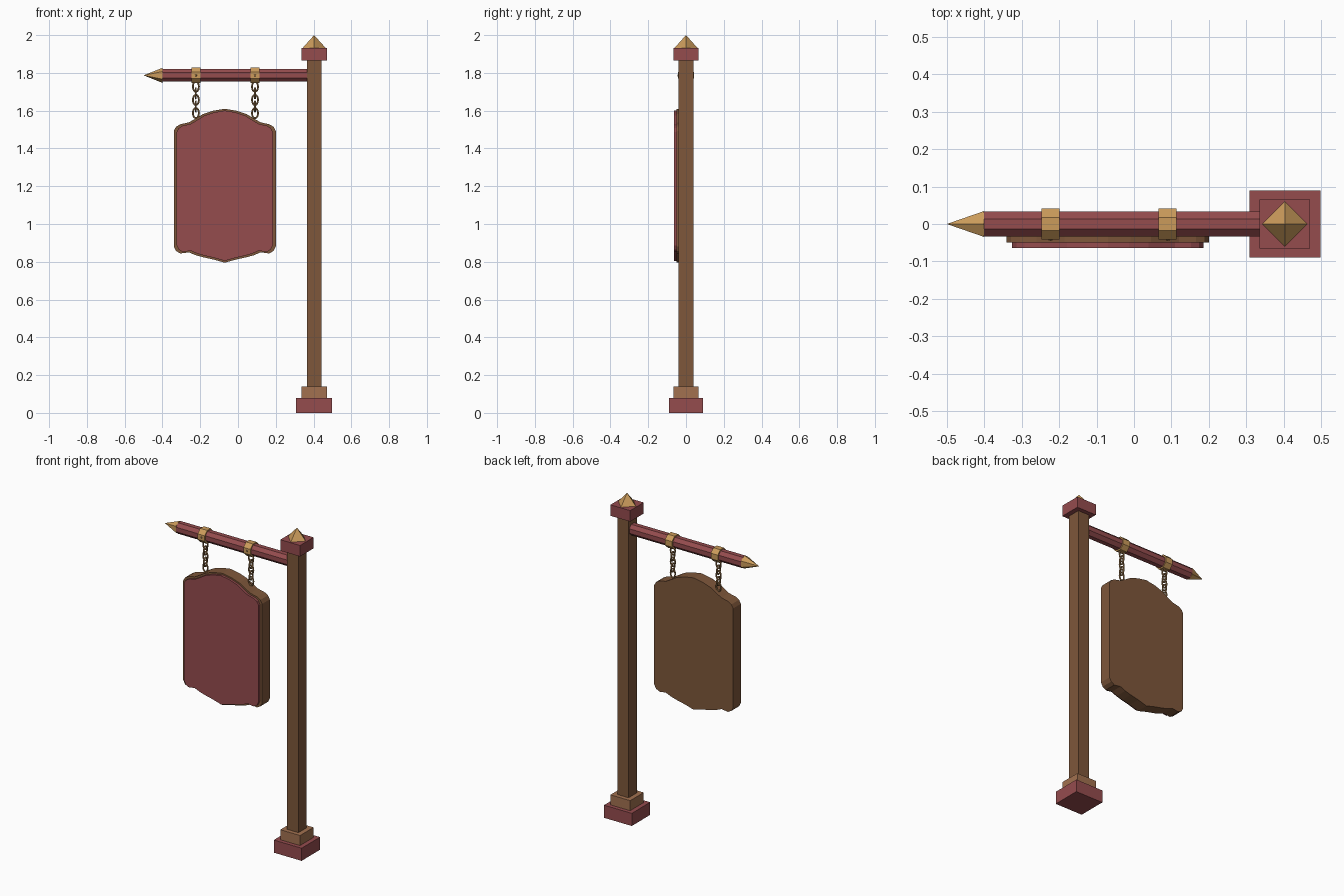
import bpy, bmesh, math
from mathutils import Matrix, Vector

cube = bpy.data.objects.get("Cube")
if cube:
    bpy.data.objects.remove(cube, do_unlink=True)


def material(name, r, g, b):
    m = bpy.data.materials.new(name)
    m.use_nodes = True
    m.diffuse_color = (r, g, b, 1)
    m.node_tree.nodes["Principled BSDF"].inputs["Base Color"].default_value = (r, g, b, 1)
    return m


RED = material("dull red paint", 0.30, 0.072, 0.076)
WOOD = material("brown wood", 0.21, 0.096, 0.043)
PALE = material("pale wood", 0.36, 0.165, 0.08)
GOLD = material("aged gold", 0.60, 0.33, 0.105)
BRONZE = material("chain bronze", 0.36, 0.20, 0.08)


def finish(name, bm, mat):
    bmesh.ops.recalc_face_normals(bm, faces=bm.faces[:])
    mesh = bpy.data.meshes.new(name)
    bm.to_mesh(mesh)
    bm.free()
    mesh.materials.append(mat)
    obj = bpy.data.objects.new(name, mesh)
    bpy.context.collection.objects.link(obj)
    return obj


def block(name, width, depth, z0, z1, mat):
    bm = bmesh.new()
    bmesh.ops.create_cube(bm, size=1, matrix=Matrix.Translation((POST_X, 0, (z0 + z1) / 2))
                          @ Matrix.Diagonal((width, depth, z1 - z0, 1)))
    finish(name, bm, mat)


def rod(name, x0, x1, r0, r1, sides, turn, mat):
    """Faceted rod or spike lying along x at the beam height."""
    bm = bmesh.new()
    bmesh.ops.create_cone(
        bm, cap_ends=True, segments=sides, radius1=r0, radius2=r1, depth=abs(x1 - x0),
        matrix=Matrix.Translation(((x0 + x1) / 2, 0, BEAM_Z))
        @ Matrix.Rotation(math.copysign(math.pi / 2, x1 - x0), 4, 'Y')
        @ Matrix.Rotation(turn, 4, 'Z'))
    finish(name, bm, mat)


def panel(name, outline, y0, y1, mat):
    bm = bmesh.new()
    face = bm.faces.new([bm.verts.new((x, y0, z)) for x, z in outline])
    ext = bmesh.ops.extrude_face_region(bm, geom=[face])
    moved = [v for v in ext["geom"] if isinstance(v, bmesh.types.BMVert)]
    bmesh.ops.translate(bm, verts=moved, vec=(0, y1 - y0, 0))
    finish(name, bm, mat)


def chain_link(name, x, z, turn):
    """Oval ring: a torus stretched upright."""
    bm = bmesh.new()
    major, minor, n, k = 0.016, 0.005, 12, 6
    rings = []
    for i in range(n):
        a = math.tau * i / n
        out = Vector((math.cos(a), 0, math.sin(a)))
        mid = Vector((major * out.x, 0, major * 1.7 * out.z))
        rings.append([bm.verts.new(mid + minor * (math.cos(b) * out + Vector((0, math.sin(b), 0))))
                      for b in (math.tau * j / k for j in range(k))])
    for i in range(n):
        for j in range(k):
            p, q = rings[i], rings[(i + 1) % n]
            bm.faces.new((p[j], q[j], q[(j + 1) % k], p[(j + 1) % k]))
    bmesh.ops.transform(bm, verts=bm.verts[:], matrix=Matrix.Translation((x, 0, z))
                        @ Matrix.Rotation(turn, 4, 'Z'))
    finish(name, bm, BRONZE)


POST_X, BEAM_Z, BOARD_X = 0.403, 1.787, -0.07

# Post, stepped foot and cap
block("foot_block", 0.19, 0.18, 0, 0.078, RED)
block("foot_step", 0.135, 0.132, 0.078, 0.14, PALE)
block("post", 0.077, 0.08, 0.14, 1.865, WOOD)
block("post_cap", 0.135, 0.132, 1.865, 1.933, RED)

# Four-sided finial turned corner-on
bm = bmesh.new()
bmesh.ops.create_cone(bm, cap_ends=True, segments=4, radius1=0.06, radius2=0, depth=0.067,
                      matrix=Matrix.Translation((POST_X, 0, 1.9665)))
finish("post_finial", bm, GOLD)

# Beam with spike tip
rod("beam", -0.4, 0.38, 0.0365, 0.0365, 8, math.pi / 8, RED)
rod("beam_spike", -0.4, -0.5, 0.04, 0, 6, math.pi / 2, GOLD)

# Collars, rivets and chains
for side, x in (("right", -0.223), ("left", 0.09)):
    rod(side + "_collar", x - 0.024, x + 0.024, 0.045, 0.045, 8, math.pi / 8, GOLD)
    bm = bmesh.new()
    bmesh.ops.create_cone(bm, cap_ends=True, segments=6, radius1=0.007, radius2=0.005, depth=0.006,
                          matrix=Matrix.Translation((x, -0.042, BEAM_Z))
                          @ Matrix.Rotation(math.pi / 2, 4, 'X'))
    finish(side + "_rivet", bm, BRONZE)
    for i in range(5):
        chain_link(f"{side}_chain_link_{i + 1}", x, 1.727 - i * 0.035, (i % 2) * math.pi / 2)

# Hanging board: half outline from top centre to bottom centre, mirrored
half = [(0, 1.61), (0.06, 1.60), (0.115, 1.582), (0.155, 1.558), (0.19, 1.538), (0.235, 1.528),
        (0.258, 1.515), (0.27, 1.493), (0.27, 0.88), (0.258, 0.857), (0.235, 0.844),
        (0.19, 0.85), (0.155, 0.835), (0.115, 0.824), (0.06, 0.812), (0, 0.795)]
loop = half + [(-x, z) for x, z in half[-2:0:-1]]
board = [(BOARD_X + x, z) for x, z in loop]
inset = [(BOARD_X + x * 0.945, 1.2025 + (z - 1.2025) * 0.977) for x, z in loop]
panel("sign_board", board, -0.05, 0.025, WOOD)
panel("sign_face", inset, -0.064, -0.05, RED)
